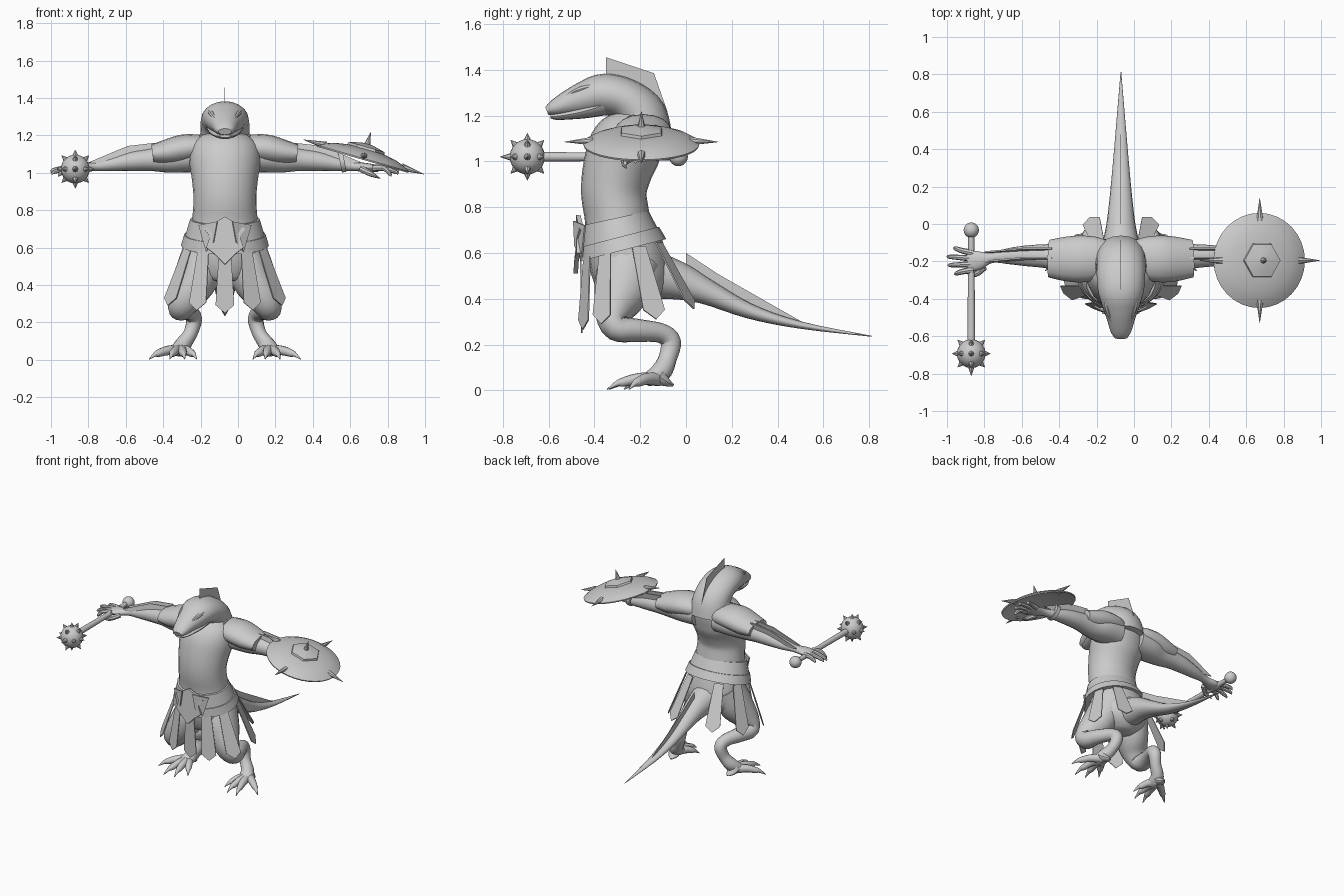
import bpy, bmesh, math
from mathutils import Vector, Matrix

if "Cube" in bpy.data.objects:
    bpy.data.objects.remove(bpy.data.objects["Cube"])

CX = -0.07  # body centre line
grey = bpy.data.materials.new("grey")
grey.diffuse_color = (0.6, 0.6, 0.6, 1)
grey.use_nodes = True
grey.node_tree.nodes["Principled BSDF"].inputs["Base Color"].default_value = grey.diffuse_color
X, Y, Z = Vector((1, 0, 0)), Vector((0, 1, 0)), Vector((0, 0, 1))


def finish(name, bm, mirror=False, loc=(CX, 0, 0), angle=40):
    bmesh.ops.recalc_face_normals(bm, faces=bm.faces)
    me = bpy.data.meshes.new(name)
    bm.to_mesh(me)
    bm.free()
    me.materials.append(grey)
    ob = bpy.data.objects.new(name, me)
    bpy.context.collection.objects.link(ob)
    ob.location = loc
    bpy.ops.object.select_all(action='DESELECT')
    ob.select_set(True)
    bpy.context.view_layer.objects.active = ob
    bpy.ops.object.shade_smooth_by_angle(angle=math.radians(angle))
    if mirror:
        ob.modifiers.new("mirror", 'MIRROR')
    return ob


def spline(rings, steps):
    """Smooth the ring list (x, y, z, a, b) with Catmull-Rom."""
    out, n = [], len(rings)
    for i in range(n - 1):
        p = [rings[max(0, min(n - 1, i + k))] for k in (-1, 0, 1, 2)]
        for s in range(steps):
            t = s / steps
            out.append([0.5 * (2*b + (c - a)*t + (2*a - 5*b + 4*c - d)*t*t + (3*b - a - 3*c + d)*t**3)
                        for a, b, c, d in zip(*p)])
    return out + [list(rings[-1])]


def add_loft(bm, rings, ref, steps=4, n=16):
    """Tube through elliptical rings; b lies along ref, a across it."""
    rings = spline(rings, steps)
    pts = [Vector(r[:3]) for r in rings]
    loops = []
    for i, r in enumerate(rings):
        t = (pts[min(i + 1, len(pts) - 1)] - pts[max(i - 1, 0)]).normalized()
        base = ref if abs(t.dot(ref)) < 0.97 else (Y if ref != Y else X)
        u = (base - t * base.dot(t)).normalized()
        v = t.cross(u)
        loops.append([bm.verts.new(pts[i] + v * r[3] * math.cos(k * math.tau / n)
                                   + u * r[4] * math.sin(k * math.tau / n)) for k in range(n)])
    for p, q in zip(loops, loops[1:]):
        for k in range(n):
            bm.faces.new((p[k], p[(k + 1) % n], q[(k + 1) % n], q[k]))
    bm.faces.new(loops[0])
    bm.faces.new(loops[-1][::-1])


def loft(name, rings, ref, mirror=False, steps=4, n=16, **kw):
    bm = bmesh.new()
    add_loft(bm, rings, ref, steps, n)
    return finish(name, bm, mirror, **kw)


def add_spike(bm, start, end, r, n=8):
    add_loft(bm, [(*start, r, r), (*end, 0.001, 0.001)], Z, 1, n)


def plate(name, pts, thick, mirror=False):
    """Thin flat plate from an outline."""
    bm = bmesh.new()
    f = bm.faces.new([bm.verts.new(p) for p in pts])
    f.normal_update()
    nrm = f.normal.copy()
    bmesh.ops.translate(bm, verts=bm.verts, vec=-nrm * thick / 2)
    ext = bmesh.ops.extrude_face_region(bm, geom=[f])
    bmesh.ops.translate(bm, vec=nrm * thick, verts=[v for v in ext['geom'] if isinstance(v, bmesh.types.BMVert)])
    return finish(name, bm, mirror)


# Torso armour and hips
loft("torso", [(0, -.29, .62, .19, .15), (0, -.30, .75, .175, .142), (0, -.315, .86, .168, .143),
               (0, -.30, .96, .176, .152), (0, -.265, 1.06, .19, .16), (0, -.225, 1.14, .18, .135),
               (0, -.205, 1.2, .12, .1)], Y, n=24)
loft("hips", [(0, -.27, .66, .19, .16), (0, -.25, .55, .2, .17), (0, -.22, .45, .17, .15),
              (0, -.22, .38, .07, .07)], Y, n=20)
loft("collar", [(0, -.2, 1.12, .16, .13), (0, -.215, 1.165, .148, .13), (0, -.23, 1.205, .135, .122)], Y, n=20)

# Head, jaw and crest
loft("head", [(0, -.17, 1.1, .14, .11), (0, -.195, 1.2, .132, .11), (0, -.265, 1.27, .13, .093),
              (0, -.36, 1.293, .122, .09), (0, -.44, 1.275, .1, .077), (0, -.51, 1.255, .075, .058),
              (0, -.575, 1.233, .055, .036), (0, -.608, 1.22, .035, .018)], Z, n=20)
loft("jaw", [(0, -.36, 1.245, .1, .045), (0, -.44, 1.22, .085, .032), (0, -.51, 1.205, .065, .022),
             (0, -.565, 1.197, .045, .016), (0, -.592, 1.197, .028, .009)], Z)
loft("brow", [(.05, -.52, 1.288, .006, .006), (.07, -.46, 1.315, .014, .014),
              (.085, -.4, 1.33, .01, .01)], Z, True, n=8)
plate("head_crest", [(0, -.35, 1.36), (0, -.35, 1.455), (0, -.14, 1.385), (0, -.08, 1.215), (0, -.2, 1.26)], .002)

# Tail with fin
loft("tail", [(0, -.22, .52, .13, .12), (0, -.04, .48, .085, .085), (0, .09, .43, .066, .056),
              (0, .28, .345, .047, .033), (0, .5, .285, .028, .016), (0, .812, .236, .002, .002)], Z)
plate("tail_fin", [(0, 0, .48), (0, 0, .6), (0, .145, .505), (0, .505, .3), (0, .28, .35)], .002)

# Arms, shoulder pads and bracers
loft("arm", [(.08, -.18, 1.09, .1, .085), (.2, -.18, 1.085, .1, .083), (.3, -.18, 1.075, .078, .074),
             (.4, -.172, 1.07, .064, .06), (.5, -.17, 1.062, .056, .052), (.6, -.172, 1.047, .043, .038),
             (.69, -.18, 1.035, .028, .025), (.76, -.195, 1.028, .05, .024), (.82, -.2, 1.022, .055, .018)], Z, True)
loft("shoulder_pad", [(.08, -.185, 1.13, .1, .065), (.14, -.185, 1.135, .118, .07), (.22, -.187, 1.128, .125, .077),
                      (.3, -.187, 1.112, .118, .07), (.385, -.185, 1.1, .1, .052)], Z, True)
for dy in (-.02, .03):
    plate("bracer_plate", [(.35, -.17 + dy, 1.09), (.37, -.16 + dy, 1.16), (.52, -.16 + dy, 1.143),
                           (.73, -.18 + dy, 1.055), (.6, -.18 + dy, 1.04)], .008, True)
bm = bmesh.new()
for y0, xt, yt, zt in ((-.155, .895, -.13, 1.0), (-.185, .93, -.175, 1.0), (-.215, .925, -.22, .99),
                       (-.245, .89, -.265, .98)):
    add_loft(bm, [(.79, y0, 1.025, .018, .018), (.85, (y0 + yt) / 2, 1.025, .015, .015),
                  (.9 * xt + .08, yt, zt + .015, .011, .011), (xt, yt, zt, .001, .001)], Z, 3, 8)
add_loft(bm, [(.73, -.23, 1.02, .018, .018), (.78, -.27, .995, .015, .015),
              (.83, -.26, .97, .002, .002)], Z, 3, 8)  # thumb
finish("fingers", bm, True)

# Legs and clawed feet: knees out, heels in, feet out again
loft("leg", [(.09, -.24, .57, .13, .11), (.14, -.28, .44, .125, .11), (.2, -.315, .34, .085, .09),
             (.235, -.3, .272, .06, .07), (.22, -.21, .262, .05, .052), (.18, -.11, .25, .043, .043),
             (.165, -.067, .212, .045, .042), (.185, -.08, .14, .04, .038), (.225, -.11, .08, .045, .044),
             (.245, -.17, .045, .03, .055)], X, True)
bm = bmesh.new()
for xt, yt in ((.15, -.27), (.215, -.335), (.295, -.345), (.405, -.25)):
    dx, dy = xt - .24, yt + .12
    add_loft(bm, [(.24 + dx * f, -.12 + dy * f, z, r, r) for f, z, r in
                  ((0, .05, .033), (.4, .05, .026), (.7, .035, .02), (.8, .03, .013), (1, .004, .002))], Z, 3, 10)
add_loft(bm, [(.24, -.12, .06, .045, .04), (.235, -.085, .035, .035, .02), (.23, -.055, .022, .008, .005)], Z, 3, 10)
finish("toes", bm, True)

# Belt with hanging plate
loft("belt_lower", [(0, -.275, .612, .235, .195), (0, -.29, .67, .218, .178)], Y, steps=1, n=24)
loft("belt_upper", [(0, -.288, .66, .214, .174), (0, -.308, .752, .186, .148)], Y, steps=1, n=24)
plate("belt_plate", [(0, -.482, .51), (.06, -.478, .57), (.1, -.468, .6), (.08, -.468, .66), (.11, -.455, .7),
                     (0, -.47, .765), (-.11, -.455, .7), (-.08, -.468, .66), (-.1, -.468, .6),
                     (-.06, -.478, .57)], .02)
plate("sash_end", [(.1, -.455, .58), (.14, -.44, .72), (.04, -.49, .74), (.06, -.485, .63)], .008, True)

# Skirt straps: top angle from the front, facing angle, then tip position
for ang, face, x, y, z in ((0, 0, 0, -.455, .25), (32, 25, .15, -.45, .265), (65, 50, .305, -.37, .29),
                           (112, 110, .305, -.13, .31), (148, 155, .165, .035, .355)):
    a, f = math.radians(ang), math.radians(face)
    top = Vector((.218 * math.sin(a), -.275 - .185 * math.cos(a), .615 - .035 * math.cos(a)))
    tip = Vector((x, y, z))
    side = Vector((math.cos(f), math.sin(f), 0))
    low = top.lerp(tip, .87)
    plate("skirt_strap", [top - side * .032, top + side * .032, low + side * .05, tip, low - side * .05],
          .006, ang > 0)

# Mace
MX, MZ = -.87, 1.02
loft("mace_handle", [(MX, -.03, MZ, .016, .016), (MX, -.66, MZ, .021, .021)], Z, steps=1, n=12, loc=(0, 0, 0))
for name, y, r in (("mace_pommel", -.033, .041), ("mace_head", -.693, .077)):
    bm = bmesh.new()
    bmesh.ops.create_uvsphere(bm, u_segments=20, v_segments=12, radius=r)
    finish(name, bm, loc=(MX, y, MZ))
bm = bmesh.new()
for i in (-1, 0, 1):
    for j in (-1, 0, 1):
        for k in (-1, 0, 1):
            if abs(i) + abs(j) + abs(k) in (1, 2):
                d = Vector((i, j, k)).normalized()
                add_spike(bm, d * .068, d * (.12 if j == -1 and not (i or k) else .103), .018)
finish("mace_spikes", bm, loc=(MX, -.693, MZ))

# Shield: domed disc, six-sided boss and spikes, tilted outward
shield = Matrix.Translation((.672, -.195, 1.085)) @ Matrix.Rotation(math.radians(16), 4, 'Y')


def lathe(name, profile, n):
    bm = bmesh.new()
    vs = [bm.verts.new((r, 0, h)) for r, h in profile]
    es = [bm.edges.new(p) for p in zip(vs, vs[1:])]
    bmesh.ops.spin(bm, geom=vs + es, axis=Z, cent=(0, 0, 0), angle=math.tau, steps=n)
    bmesh.ops.remove_doubles(bm, verts=bm.verts, dist=.0005)
    finish(name, bm, loc=(0, 0, 0), angle=30).matrix_world = shield


lathe("shield_disc", [(0, .045), (.1, .042), (.17, .03), (.22, .012), (.254, -.008), (.252, -.016),
                      (.2, 0), (.1, .025), (0, .03)], 32)
lathe("shield_boss", [(0, .035), (.105, .035), (.1, .055), (.03, .072), (0, .072)], 6)
bm = bmesh.new()
for k in range(4):
    d = Vector((math.cos(k * math.pi / 2), math.sin(k * math.pi / 2), 0))
    add_spike(bm, d * .21 + Z * .004, d * .335, .02)
add_spike(bm, (0, 0, .06), (0, 0, .138), .019)
finish("shield_spikes", bm, loc=(0, 0, 0)).matrix_world = shield

# Strap holding the shield to the forearm
loft("shield_strap", [(.545, -.175, 1.055, .06, .056), (.57, -.175, 1.06, .06, .056)], Z, steps=1,
     n=14, loc=(0, 0, 0))
